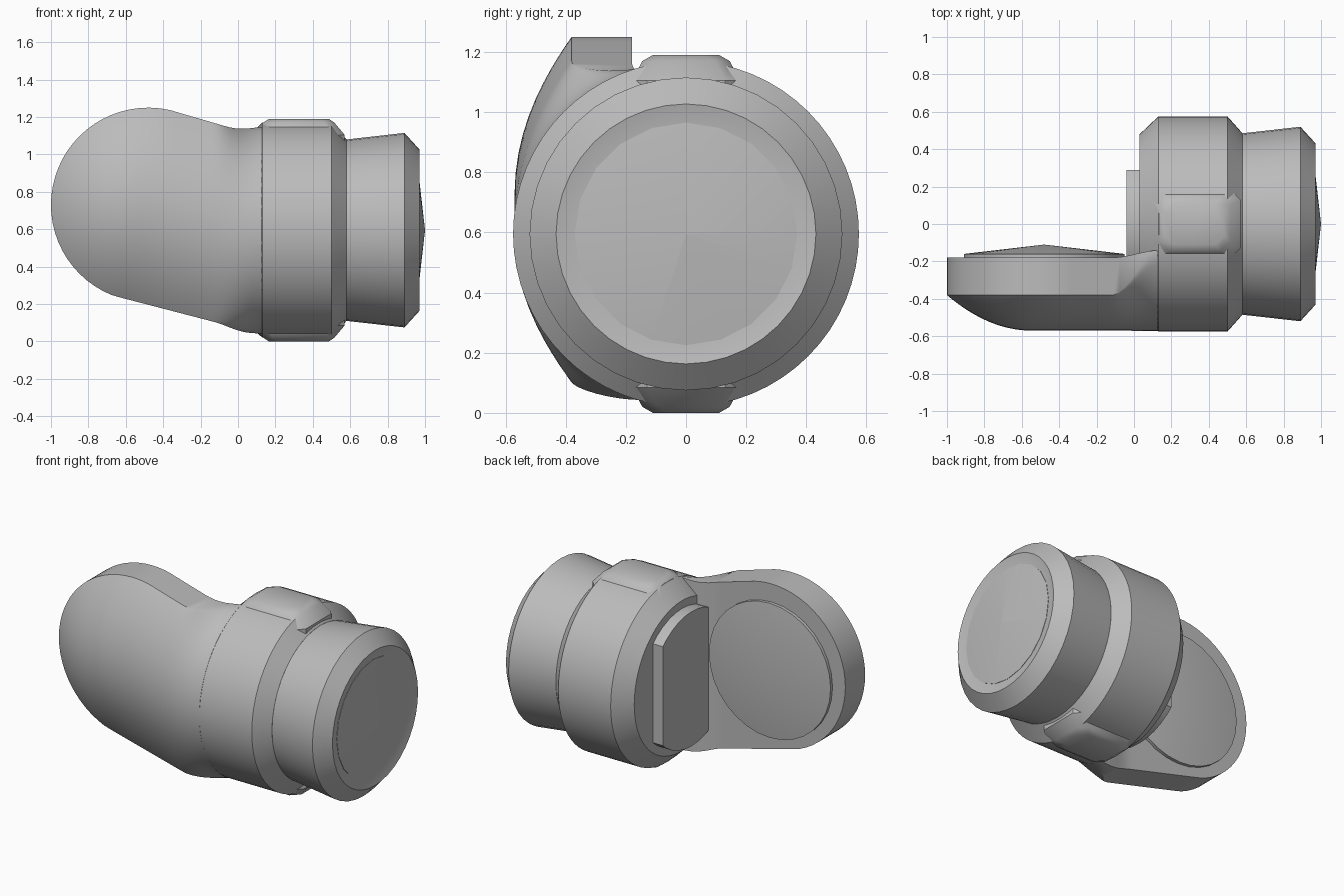
import bpy, bmesh, math
from mathutils import Vector, Matrix

if "Cube" in bpy.data.objects:
    bpy.data.objects.remove(bpy.data.objects["Cube"])

grey = bpy.data.materials.new("plain grey")
grey.use_nodes = True
grey.diffuse_color = (0.5, 0.5, 0.5, 1)
grey.node_tree.nodes["Principled BSDF"].inputs["Base Color"].default_value = (0.5, 0.5, 0.5, 1)

AXIS = 0.605   # height of the collar axis


def finish(name, bm, angle=30):
    bmesh.ops.remove_doubles(bm, verts=bm.verts, dist=0.0005)
    bmesh.ops.recalc_face_normals(bm, faces=bm.faces)
    mesh = bpy.data.meshes.new(name)
    bm.to_mesh(mesh)
    bm.free()
    mesh.materials.append(grey)
    ob = bpy.data.objects.new(name, mesh)
    bpy.context.collection.objects.link(ob)
    bpy.ops.object.select_all(action='DESELECT')
    ob.select_set(True)
    bpy.context.view_layer.objects.active = ob
    bpy.ops.object.shade_smooth_by_angle(angle=math.radians(angle))
    return ob


def loft(name, rings, angle=30):
    """Skin closed rings of equal length and cap both ends."""
    bm = bmesh.new()
    rows = [[bm.verts.new(p) for p in ring] for ring in rings]
    n = len(rows[0])
    for a, b in zip(rows, rows[1:]):
        for i in range(n):
            j = (i + 1) % n
            bm.faces.new((a[i], a[j], b[j], b[i]))
    bm.faces.new(rows[0])
    bm.faces.new(rows[-1])
    return finish(name, bm, angle)


def circle(x, r, n):
    return [(x, r * math.cos(2 * math.pi * i / n), AXIS + r * math.sin(2 * math.pi * i / n))
            for i in range(n)]


def turned(name, profile, n, angle=25):
    return loft(name, [circle(x, r, n) for x, r in profile], angle)


# Collar and end coupling, turned about the x axis
turned("collar", [(0.03, 0.48), (0.13, 0.575), (0.5, 0.575), (0.58, 0.485)], 64)
turned("end_coupling", [(0.5, 0.475), (0.58, 0.485), (0.89, 0.52), (0.97, 0.432), (0.955, 0.365)], 40)
turned("end_cap", [(0.94, 0.37), (0.958, 0.37), (1.0, 0.0004)], 20, 40)

# Inner end plate: a disc cut flat at the back
bm = bmesh.new()
bmesh.ops.create_cone(bm, cap_ends=True, segments=40, radius1=0.43, radius2=0.43, depth=0.1,
                      matrix=Matrix.Translation((0.01, 0, AXIS)) @ Matrix.Rotation(math.pi / 2, 4, 'Y'))
for y, side in ((0.29, 1), (-0.2, -1)):
    cut = bmesh.ops.bisect_plane(bm, geom=bm.verts[:] + bm.edges[:] + bm.faces[:],
                                 plane_co=(0, y, 0), plane_no=(0, side, 0), clear_outer=True)
    bmesh.ops.holes_fill(bm, edges=[e for e in cut["geom_cut"] if isinstance(e, bmesh.types.BMEdge)])
finish("inner_plate", bm)


# Arm: domed sections along x, blending into the round collar
def lerp(a, b, t):
    return a + (b - a) * t


def arm_section(x):
    round_half = 0.52 * math.sqrt(max(0, 1 - ((x + 0.48) / 0.52) ** 2))
    top = 0.74 + round_half if x < -0.33 else max(1.237 - 0.29 * (x + 0.33), 1.12)
    bottom = 0.74 - round_half if x < -0.66 else max(0.253 - 0.26 * (x + 0.66), 0.05)
    mid, half = (top + bottom) / 2, (top - bottom) / 2
    u = min(0, (x + 0.55) / 0.45)
    depth = 0.19 * (1 - u * u)
    t = min(1, max(0, (x + 0.12) / 0.26))
    t = t * t * (3 - 2 * t)
    pts = []
    steps = 24
    for i in range(steps + 1):
        phi = math.pi * (i / steps - 0.5)
        w = math.sin(phi)
        theta = phi * 0.83
        y = lerp(-0.38 - depth * (1 - w * w), -0.572 * math.cos(theta), t)
        z = lerp(mid + half * w, AXIS + 0.572 * math.sin(theta), t)
        pts.append((x, y, z))
    for s in (1, -1):
        pts.append((x, lerp(-0.18, -0.14, t), lerp(mid + s * half, AXIS + s * 0.55, t)))
    return pts


stations = [-0.48 - 0.5199 * math.cos(math.pi / 2 * i / 16) for i in range(17)]
stations += [-0.48 + 0.031 * i for i in range(1, 21)] + [0.2, 0.3]
loft("arm", [arm_section(x) for x in stations], 35)

# Shallow cone on the flat back of the arm
bm = bmesh.new()
for r1, r2, y, d in ((0.43, 0.43, -0.175, 0.03), (0.43, 0, -0.135, 0.05)):
    bmesh.ops.create_cone(bm, cap_ends=True, segments=32, radius1=r1, radius2=r2, depth=d,
                          matrix=Matrix.Translation((-0.48, y, 0.715)) @ Matrix.Rotation(-math.pi / 2, 4, 'X'))
finish("socket_disc", bm)


# Chamfered lugs above and below the collar
def lug_ring(hx, hy, z, c=0.05):
    corners = [(hx, hy - c), (hx - c, hy), (c - hx, hy), (-hx, hy - c),
               (-hx, c - hy), (c - hx, -hy), (hx - c, -hy), (hx, c - hy)]
    return [(0.325 + x, y, z) for x, y in corners]


for name, s in (("top_lug", 1), ("bottom_lug", -1)):
    loft(name, [lug_ring(0.245, 0.18, AXIS + s * 0.44), lug_ring(0.245, 0.18, AXIS + s * 0.51),
                lug_ring(0.19, 0.145, AXIS + s * 0.575), lug_ring(0.16, 0.11, AXIS + s * 0.595)], 35)

# Rest the model on the ground
bpy.context.view_layer.update()
parts = [o for o in bpy.context.collection.objects if o.type == 'MESH' and grey.name in o.data.materials]
low = min((o.matrix_world @ v.co).z for o in parts for v in o.data.vertices)
for o in parts:
    o.data.transform(Matrix.Translation(Vector((0, 0, -low))))
